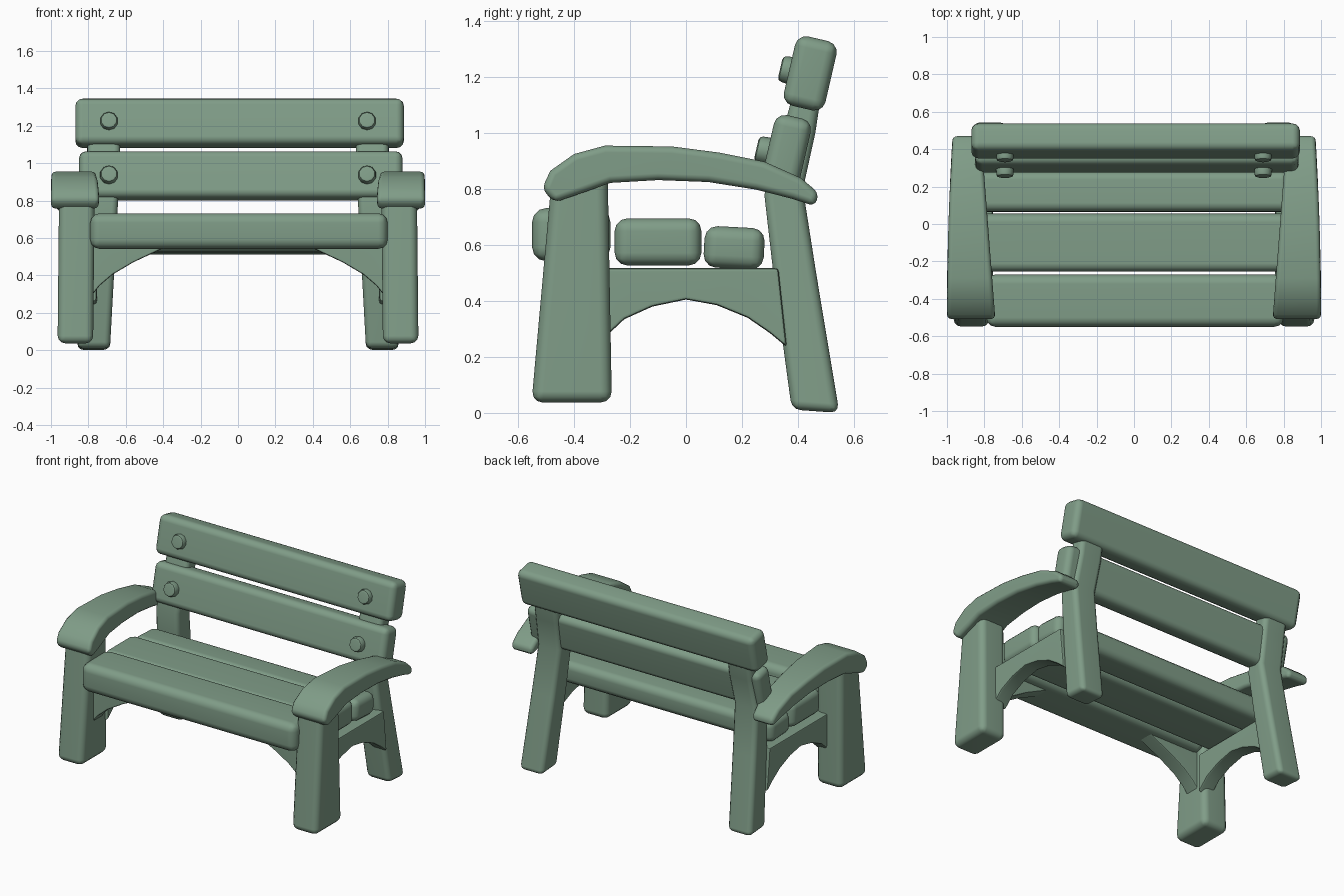
import bpy, bmesh, math
from mathutils import Matrix, Vector

if "Cube" in bpy.data.objects:
    bpy.data.objects.remove(bpy.data.objects["Cube"])

green = bpy.data.materials.new("garden green")
green.diffuse_color = (0.215, 0.335, 0.245, 1)
green.use_nodes = True
green.node_tree.nodes["Principled BSDF"].inputs["Base Color"].default_value = green.diffuse_color


def finish(name, bm, bevel=0.0, segments=3, mirror=False, min_angle=50):
    """Round the hard edges, then make a smooth-shaded object."""
    bmesh.ops.recalc_face_normals(bm, faces=bm.faces)
    if bevel:
        hard = [e for e in bm.edges if e.calc_face_angle(0) > math.radians(min_angle)]
        bmesh.ops.bevel(bm, geom=hard, offset=bevel, segments=segments,
                        profile=0.5, affect='EDGES', clamp_overlap=True)
    mesh = bpy.data.meshes.new(name)
    bm.to_mesh(mesh)
    bm.free()
    mesh.materials.append(green)
    ob = bpy.data.objects.new(name, mesh)
    bpy.context.collection.objects.link(ob)
    bpy.ops.object.select_all(action='DESELECT')
    ob.select_set(True)
    bpy.context.view_layer.objects.active = ob
    bpy.ops.object.shade_smooth_by_angle(angle=math.radians(40))
    if mirror:
        ob.modifiers.new("mirror", 'MIRROR').use_mirror_merge = False
    ob.modifiers.new("normals", 'WEIGHTED_NORMAL').keep_sharp = True
    return ob


def prism(bm, points, a, b, place):
    """Closed prism; place(u, v, side) gives the position of each profile point."""
    rings = [[bm.verts.new(place(u, v, s)) for u, v in points] for s in (a, b)]
    n = len(points)
    bm.faces.new(rings[0])
    bm.faces.new(rings[1][::-1])
    for i in range(n):
        j = (i + 1) % n
        bm.faces.new((rings[0][i], rings[1][i], rings[1][j], rings[0][j]))


def plank(name, x0, x1, y, z, depth, height, tilt=0, bevel=0.04):
    """Rounded board along x, slightly bowed so it looks hand cut."""
    bm = bmesh.new()
    bmesh.ops.create_cube(bm, size=1)
    bmesh.ops.scale(bm, vec=(x1 - x0, depth, height), verts=bm.verts)
    bmesh.ops.rotate(bm, matrix=Matrix.Rotation(-math.radians(tilt), 3, 'X'), verts=bm.verts)
    bmesh.ops.translate(bm, vec=((x0 + x1) / 2, y, z), verts=bm.verts)
    return finish(name, bm, bevel)


# Seat boards
plank("seat_board_front", -0.79, 0.80, -0.41, 0.637, 0.28, 0.19, 0, 0.05)
plank("seat_board_middle", -0.83, 0.83, -0.10, 0.611, 0.31, 0.168, 0, 0.045)
plank("seat_board_rear", -0.83, 0.83, 0.172, 0.59, 0.215, 0.148, 3, 0.045)

# Backrest boards, leaning back
plank("back_board_lower", -0.85, 0.88, 0.360, 0.932, 0.135, 0.258, 13)
plank("back_board_upper", -0.87, 0.887, 0.444, 1.213, 0.152, 0.254, 13)

# Bolts on the backrest boards
for label, y, z in (("lower", 0.281, 0.938), ("upper", 0.366, 1.225)):
    bm = bmesh.new()
    turn = Matrix.Rotation(math.radians(90 - 13), 4, 'X')
    bmesh.ops.create_cone(bm, cap_ends=True, segments=10, radius1=0.051, radius2=0.046,
                          depth=0.06, matrix=Matrix.Translation((0.69, y, z)) @ turn)
    finish("bolts_" + label, bm, 0.014, 2, True)

# Front legs, wider at the foot
bm = bmesh.new()
prism(bm, [(-0.552, 0.037), (-0.265, 0.037), (-0.28, 0.86), (-0.478, 0.86)], 0.775, 0.965,
      lambda u, v, x: (x - 0.01 * v, u, v))
finish("front_legs", bm, 0.04, 3, True)

# Rear legs, kinked to follow the backrest
bm = bmesh.new()
prism(bm, [(0.378, 0.012), (0.548, 0.0), (0.465, 0.5), (0.418, 0.80), (0.462, 1.0),
           (0.485, 1.15), (0.385, 1.15), (0.345, 1.0), (0.28, 0.78), (0.312, 0.5)],
      0.685, 0.86, lambda u, v, x: (x - 0.055 * min(v, 1), u, v))
finish("rear_legs", bm, 0.032, 3, True)

# Arched rails between front and rear legs
arch = [(-0.30, 0.26), (-0.22, 0.335), (-0.12, 0.38), (0.0, 0.405), (0.11, 0.385),
        (0.22, 0.34), (0.30, 0.285), (0.36, 0.235)]
bm = bmesh.new()
prism(bm, arch + [(0.33, 0.517), (-0.30, 0.517)], 0.755, 0.855, lambda u, v, x: (x, u, v))
finish("side_rails", bm, 0.012, 2, True)

# Curved braces under the front seat board
brace = [(0.80, 0.27), (0.74, 0.345), (0.67, 0.405), (0.56, 0.47), (0.40, 0.545),
         (0.45, 0.565), (0.80, 0.565)]
bm = bmesh.new()
prism(bm, brace, -0.43, -0.33, lambda u, v, y: (u, y, v))
finish("front_braces", bm, 0.01, 2, True)

# Armrests: curved profile, narrowing toward the back
arm = [(-0.515, 0.80), (-0.485, 0.865), (-0.40, 0.925), (-0.29, 0.955), (-0.05, 0.952),
       (0.12, 0.93), (0.28, 0.898), (0.41, 0.84), (0.475, 0.785), (0.462, 0.738),
       (0.38, 0.765), (0.25, 0.798), (0.08, 0.825), (-0.10, 0.832), (-0.27, 0.822),
       (-0.36, 0.79), (-0.47, 0.752)]


def arm_place(u, v, side):
    t = (u + 0.5) / 0.97
    return (1.0 - 0.03 * t * t if side else 0.742 + 0.075 * t, u, v)


bm = bmesh.new()
prism(bm, arm, 0, 1, arm_place)
finish("armrests", bm, 0.03, 3, True)
